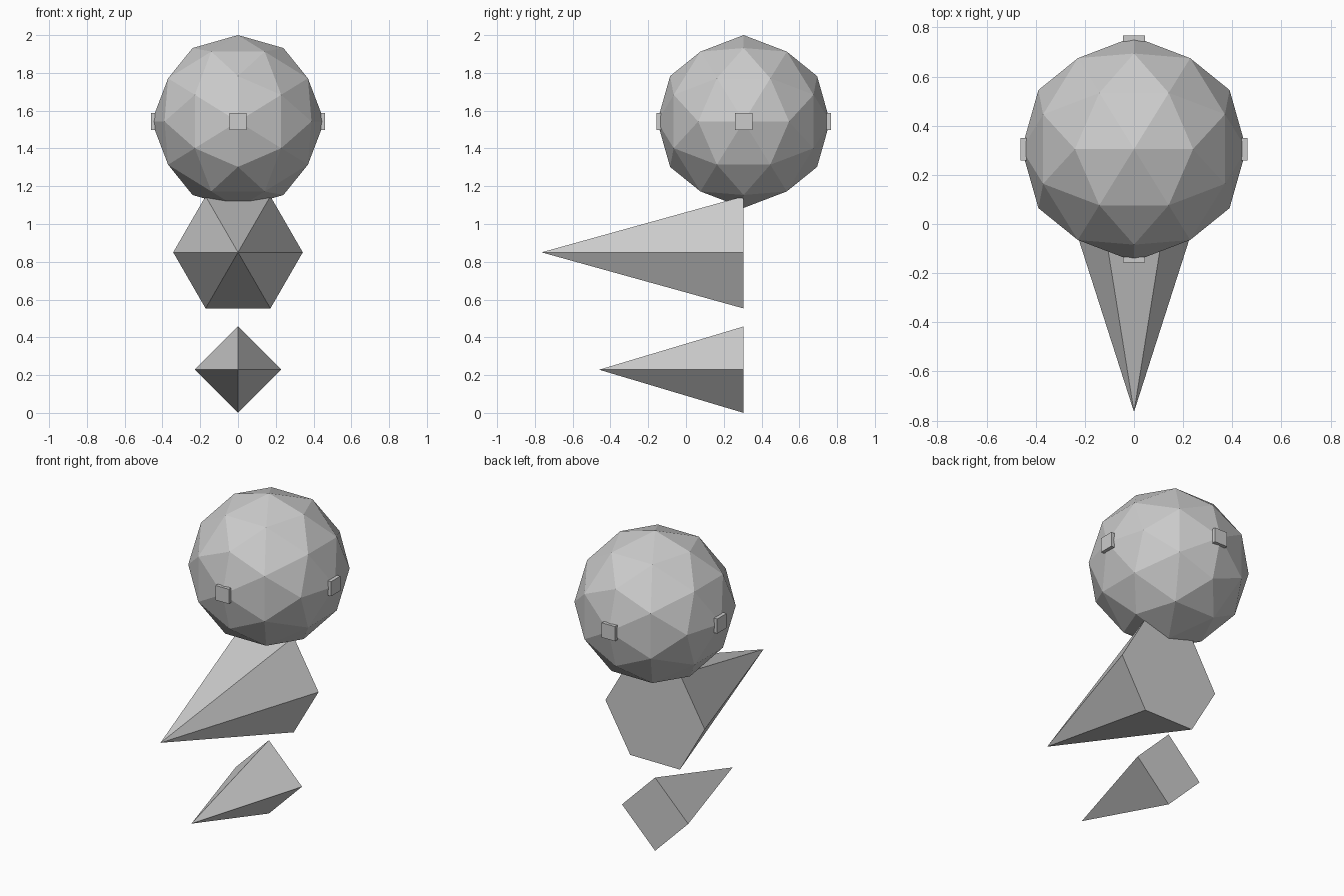
import bpy
import bmesh
from math import atan, cos, pi, sin

if "Cube" in bpy.data.objects:
    bpy.data.objects.remove(bpy.data.objects["Cube"])

BACK_Y = 0.305          # plane of both spike bases and the ball centre
U = 0.2287              # base unit of the model
BALL_Z = 2 - 2 * U


def make_object(name, bm):
    bmesh.ops.recalc_face_normals(bm, faces=bm.faces)
    mesh = bpy.data.meshes.new(name)
    bm.to_mesh(mesh)
    bm.free()
    obj = bpy.data.objects.new(name, mesh)
    bpy.context.collection.objects.link(obj)
    return obj


def spike(name, sides, radius, z, tip_y):
    """Closed pyramid lying on its side, pointing to the front."""
    bm = bmesh.new()
    ring = [bm.verts.new((radius * cos(2 * pi * i / sides), BACK_Y,
                          z + radius * sin(2 * pi * i / sides)))
            for i in range(sides)]
    tip = bm.verts.new((0, tip_y, z))
    bm.faces.new(ring)
    for i in range(sides):
        bm.faces.new((ring[i], ring[(i + 1) % sides], tip))
    return make_object(name, bm)


# Lower and middle spikes
spike("lower_spike", 4, U, U, -0.46)
spike("middle_spike", 6, 1.5 * U, 0.85, -0.765)

# Faceted ball, turned so an edge midpoint faces each axis
tilt = -atan(2) / 2
bpy.ops.mesh.primitive_ico_sphere_add(subdivisions=2, radius=2 * U,
                                      location=(0, BACK_Y, BALL_Z),
                                      rotation=(0, tilt, 0))
bpy.context.object.name = "ball"

# Four square studs around the ball
for i, side in enumerate(("right", "back", "left", "front")):
    a = i * pi / 2
    bpy.ops.mesh.primitive_cube_add(
        size=1, rotation=(0, 0, a),
        location=(0.45 * cos(a), BACK_Y + 0.45 * sin(a), BALL_Z))
    stud = bpy.context.object
    stud.name = side + "_stud"
    stud.scale = (0.1 * U, 0.4 * U, 0.4 * U)
